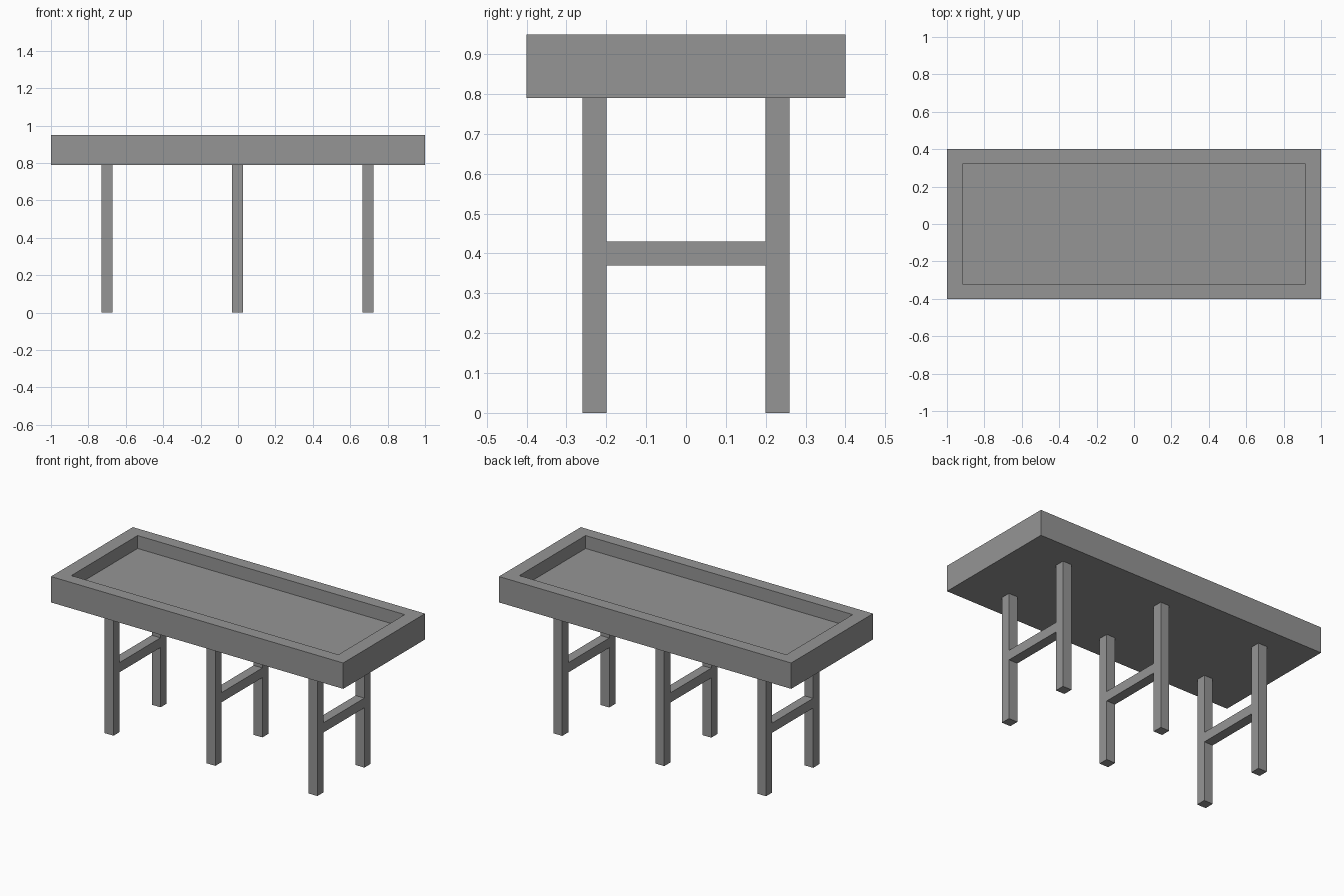
import bpy, bmesh
from mathutils import Vector

if "Cube" in bpy.data.objects:
    bpy.data.objects.remove(bpy.data.objects["Cube"])

# Dark grey for the whole table
grey = bpy.data.materials.new("dark_grey")
grey.diffuse_color = (0.3, 0.3, 0.3, 1)
grey.use_nodes = True
grey.node_tree.nodes["Principled BSDF"].inputs["Base Color"].default_value = grey.diffuse_color


def add_box(name, lo, hi):
    """Axis-aligned box between two corners; returns the object."""
    lo, hi = Vector(lo), Vector(hi)
    bm = bmesh.new()
    bmesh.ops.create_cube(bm, size=1)
    for v in bm.verts:
        v.co = Vector(c * s for c, s in zip(v.co, hi - lo)) + (lo + hi) / 2
    mesh = bpy.data.meshes.new(name)
    bm.to_mesh(mesh)
    bm.free()
    mesh.materials.append(grey)
    obj = bpy.data.objects.new(name, mesh)
    bpy.context.collection.objects.link(obj)
    return obj


# Tray top: a slab whose upper face is inset to a rim and sunk to a floor
TOP, UNDER, DEPTH = 0.95, 0.79, 0.08
INNER_X, INNER_Y = 0.914, 0.324
tray = add_box("tray_top", (-1, -0.4, UNDER), (1, 0.4, TOP))
bm = bmesh.new()
bm.from_mesh(tray.data)
bm.normal_update()
top = max(bm.faces, key=lambda f: f.calc_center_median().z)
bmesh.ops.inset_region(bm, faces=[top], thickness=0.05)
for v in top.verts:
    v.co.x = INNER_X if v.co.x > 0 else -INNER_X
    v.co.y = INNER_Y if v.co.y > 0 else -INNER_Y
floor = bmesh.ops.extrude_discrete_faces(bm, faces=[top])["faces"][0]
bmesh.ops.translate(bm, verts=floor.verts, vec=(0, 0, -DEPTH))
bmesh.ops.recalc_face_normals(bm, faces=bm.faces)
bm.to_mesh(tray.data)
bm.free()

# Three H-shaped trestles: front leg, back leg and a flush crossbar
HALF = 0.03
for side, x in (("left", -0.70), ("middle", -0.003), ("right", 0.695)):
    x0, x1 = x - HALF, x + HALF
    add_box(f"{side}_front_leg", (x0, -0.26, 0), (x1, -0.20, UNDER))
    add_box(f"{side}_back_leg", (x0, 0.20, 0), (x1, 0.26, UNDER))
    add_box(f"{side}_crossbar", (x0, -0.20, 0.37), (x1, 0.20, 0.43))
